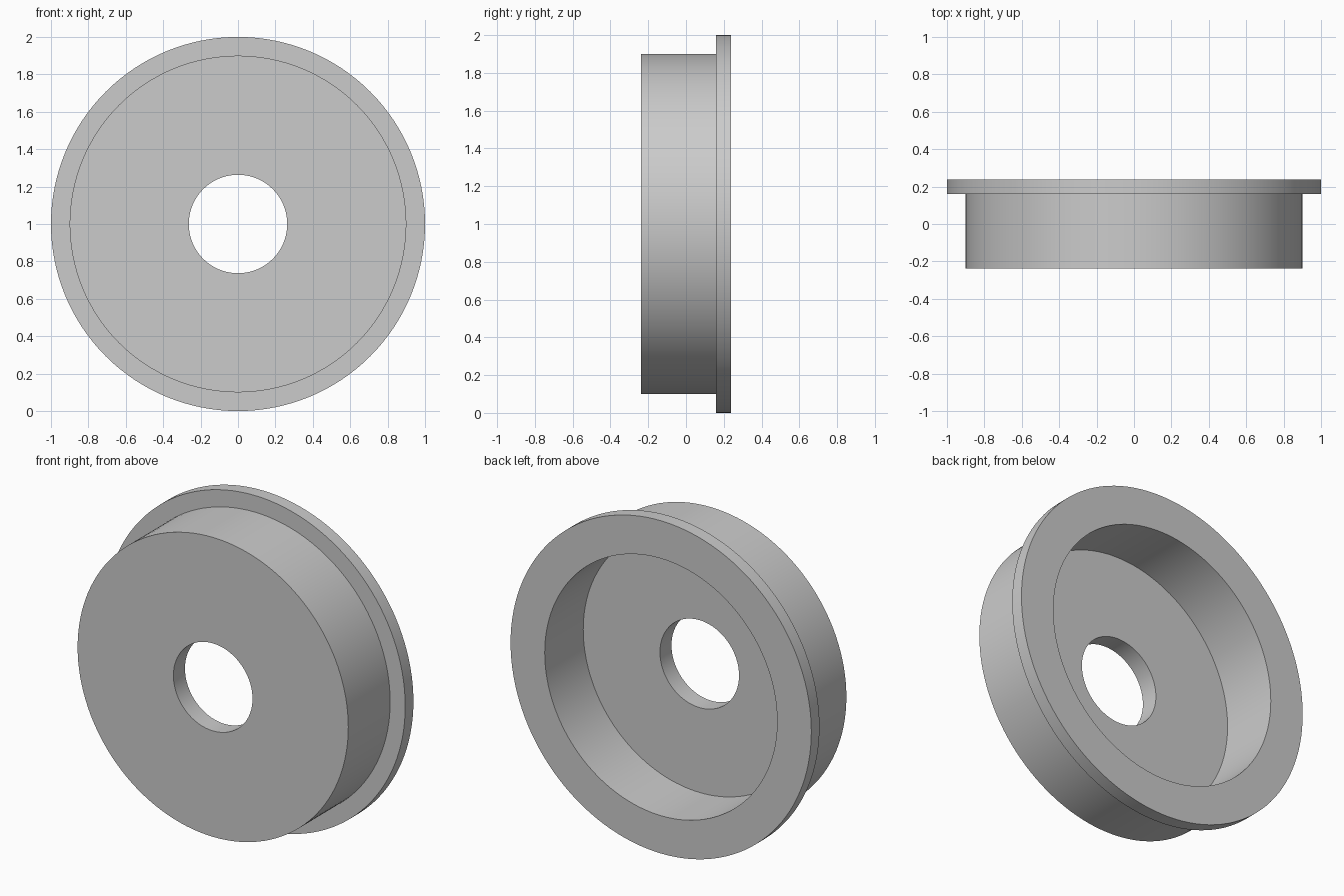
import bpy, bmesh, math

if "Cube" in bpy.data.objects:
    bpy.data.objects.remove(bpy.data.objects["Cube"])

SEGMENTS = 128
CENTRE_Z = 1.0

# Closed cross-section of the flanged cup: (radius, y)
PROFILE = [
    (0.263, -0.238),  # bore, front edge
    (0.90, -0.238),   # front face rim
    (0.90, 0.16),     # drum meets flange
    (1.00, 0.16),     # flange front
    (1.00, 0.238),    # flange back
    (0.773, 0.238),   # recess opening
    (0.773, -0.128),  # recess floor
    (0.263, -0.128),  # bore, back edge
]

grey = bpy.data.materials.new("plain grey")
grey.diffuse_color = (0.6, 0.6, 0.6, 1.0)
grey.use_nodes = True
grey.node_tree.nodes["Principled BSDF"].inputs["Base Color"].default_value = grey.diffuse_color


def lathe(name, profile, material):
    """Revolve a closed profile around the y axis."""
    bm = bmesh.new()
    rings = []
    for i in range(SEGMENTS):
        a = 2 * math.pi * i / SEGMENTS
        rings.append([bm.verts.new((r * math.cos(a), y, CENTRE_Z + r * math.sin(a)))
                      for r, y in profile])
    n = len(profile)
    for i in range(SEGMENTS):
        a, b = rings[i], rings[(i + 1) % SEGMENTS]
        for j in range(n):
            k = (j + 1) % n
            bm.faces.new((a[j], a[k], b[k], b[j]))
    bmesh.ops.recalc_face_normals(bm, faces=bm.faces)
    mesh = bpy.data.meshes.new(name)
    bm.to_mesh(mesh)
    bm.free()
    mesh.materials.append(material)
    obj = bpy.data.objects.new(name, mesh)
    bpy.context.collection.objects.link(obj)
    return obj


# Hollow drum with a back flange and a central bore
cup = lathe("flanged_cup", PROFILE, grey)
bpy.context.view_layer.objects.active = cup
cup.select_set(True)
bpy.ops.object.shade_smooth_by_angle(angle=math.radians(30))
